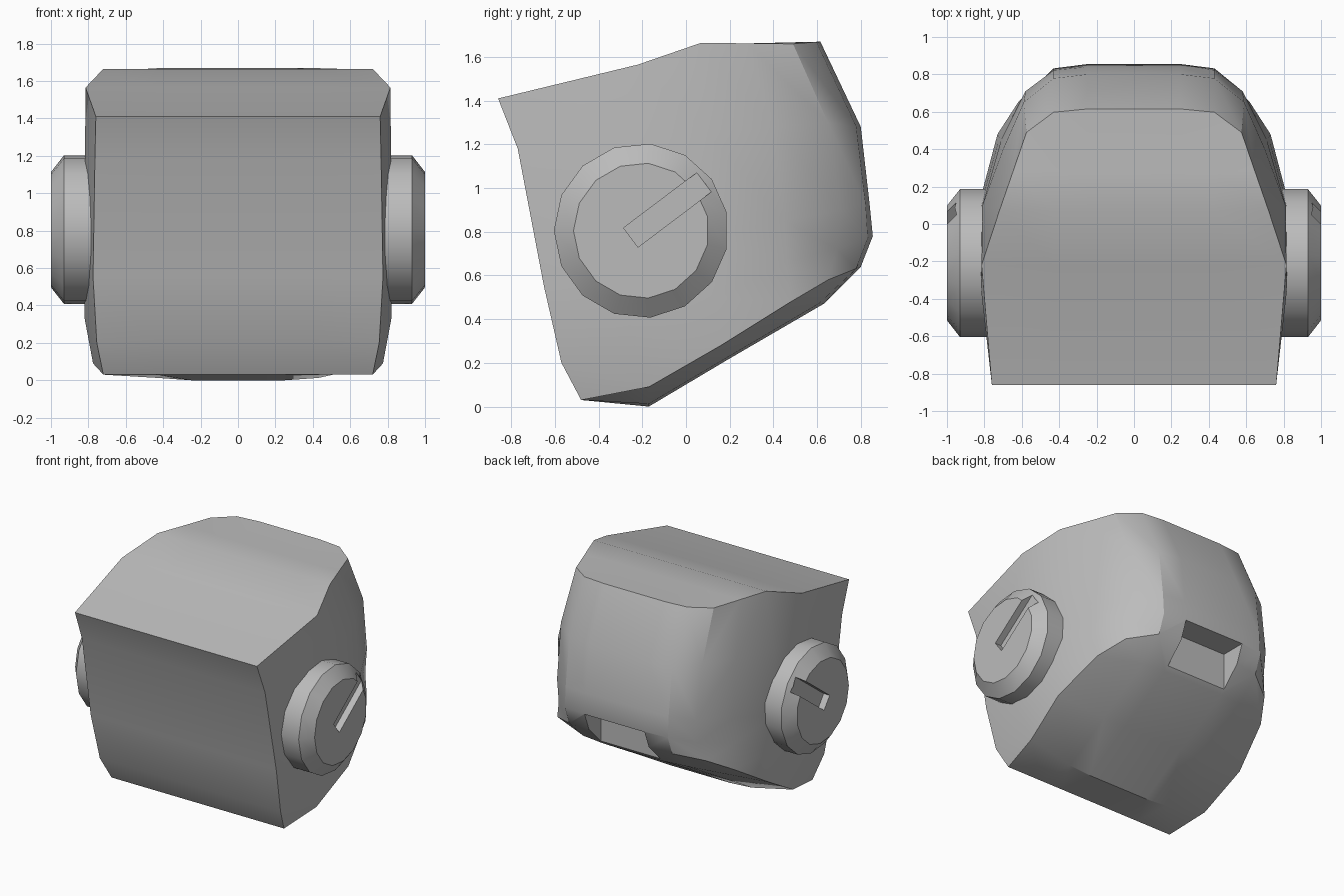
import bpy, bmesh, math
from mathutils import Vector, Matrix

old = bpy.data.objects.get("Cube")
if old:
    bpy.data.objects.remove(old, do_unlink=True)

grey = bpy.data.materials.new("mid grey")
grey.use_nodes = True
grey.diffuse_color = (0.5, 0.5, 0.5, 1)
grey.node_tree.nodes["Principled BSDF"].inputs["Base Color"].default_value = (0.5, 0.5, 0.5, 1)


def finish(name, bm):
    bmesh.ops.recalc_face_normals(bm, faces=bm.faces)
    mesh = bpy.data.meshes.new(name)
    bm.to_mesh(mesh)
    bm.free()
    mesh.materials.append(grey)
    obj = bpy.data.objects.new(name, mesh)
    bpy.context.collection.objects.link(obj)
    return obj


def box(name, centre, size, tilt=0.0):
    bm = bmesh.new()
    bmesh.ops.create_cube(bm, size=1, matrix=Matrix.Translation(centre)
                          @ Matrix.Rotation(tilt, 4, 'X') @ Matrix.Diagonal((*size, 1)))
    return finish(name, bm)


def carve(obj, cutter):
    mod = obj.modifiers.new("cut", 'BOOLEAN')
    mod.operation, mod.solver, mod.object = 'DIFFERENCE', 'EXACT', cutter
    bpy.ops.object.select_all(action='DESELECT')
    bpy.context.view_layer.objects.active = obj
    obj.select_set(True)
    bpy.ops.object.modifier_apply(modifier=mod.name)
    bpy.data.objects.remove(cutter, do_unlink=True)


def smooth(obj, degrees):
    bpy.ops.object.select_all(action='DESELECT')
    bpy.context.view_layer.objects.active = obj
    obj.select_set(True)
    bpy.ops.object.shade_smooth_by_angle(angle=math.radians(degrees))


# Loop around the body: side point (x, y, z), then (y, z) at the middle if it differs
top = [((.76, -.86, 1.41),), ((.815, -.22, 1.565),), ((.72, .07, 1.665),), ((.647, .28, 1.662),)]
back = [((.575, .49, 1.66), (.615, 1.67)), ((.59, .65, 1.3), (.8, 1.28)),
        ((.58, .71, .9), (.84, .93)), ((.58, .69, .72), (.855, .78))]
bottom = [((.62, .65, .58), (.8, .64)), ((.73, .48, .48), (.63, .47)),
          ((.81, .16, .28), (.2, .22)), ((.775, -.17, .09), (-.17, 0))]
front = [((.72, -.48, .03),), ((.755, -.57, .2),), ((.775, -.65, .55),), ((.765, -.77, 1.18),)]
loop = top + back + bottom + front

# Bulging inside points of each side panel, top row to bottom row
bulge = [[(.818, -.35, 1.2), (.81, .1, 1.25), (.70, .4, 1.28)],
         [(.82, -.35, .65), (.82, .1, .77), (.71, .45, .85)],
         [(.82, -.25, .33), (.82, .14, .5), (.72, .46, .66)]]

# Body shell
bm = bmesh.new()
rows = []
for entry in loop:
    side = Vector(entry[0])
    mid = Vector((0, *entry[1])) if len(entry) > 1 else side
    half = [side]
    for x, blend in ((.43, .14), (.25, 0)):
        p = mid.lerp(side, blend)
        half.append(Vector((x, p.y, p.z)))
    pts = half + [Vector((-p.x, p.y, p.z)) for p in reversed(half)]
    rows.append([bm.verts.new(p) for p in pts])
for a, b in zip(rows, rows[1:] + rows[:1]):
    for k in range(len(a) - 1):
        bm.faces.new((a[k], a[k + 1], b[k + 1], b[k]))
for sign, col in ((1, 0), (-1, -1)):
    rim = [r[col] for r in rows]
    grid = [rim[0:5]]
    for i, line in enumerate(bulge):
        inner = [bm.verts.new((sign * x, y, z)) for x, y, z in line]
        grid.append([rim[15 - i], *inner, rim[5 + i]])
    grid.append(rim[8:13][::-1])
    for a, b in zip(grid, grid[1:]):
        for k in range(4):
            bm.faces.new((a[k], a[k + 1], b[k + 1], b[k]))
body = finish("body", bm)

# Notch low on the back
carve(body, box("notch_cutter", (0, .86, .575), (.5, .4, .4)))
smooth(body, 30)

# Side knobs with a chamfered rim and a slot
SIDES = 15
for sign, name in ((1, "left_knob"), (-1, "right_knob")):
    bm = bmesh.new()
    rings = []
    for x, r in ((.78, .4), (.93, .4), (1, .31)):
        angles = [math.pi + math.tau * k / SIDES for k in range(SIDES)]
        rings.append([bm.verts.new((sign * x, -.205 + r * math.cos(a), .805 + r * math.sin(a)))
                      for a in angles])
    for a, b in zip(rings, rings[1:]):
        for k in range(SIDES):
            n = (k + 1) % SIDES
            bm.faces.new((a[k], a[n], b[n], b[k]))
    bm.faces.new(rings[0])
    bm.faces.new(rings[-1])
    knob = finish(name, bm)
    carve(knob, box("slot_cutter", (sign * 1.0, -.085, .9), (.1, .42, .11), math.radians(37)))
    smooth(knob, 30)
